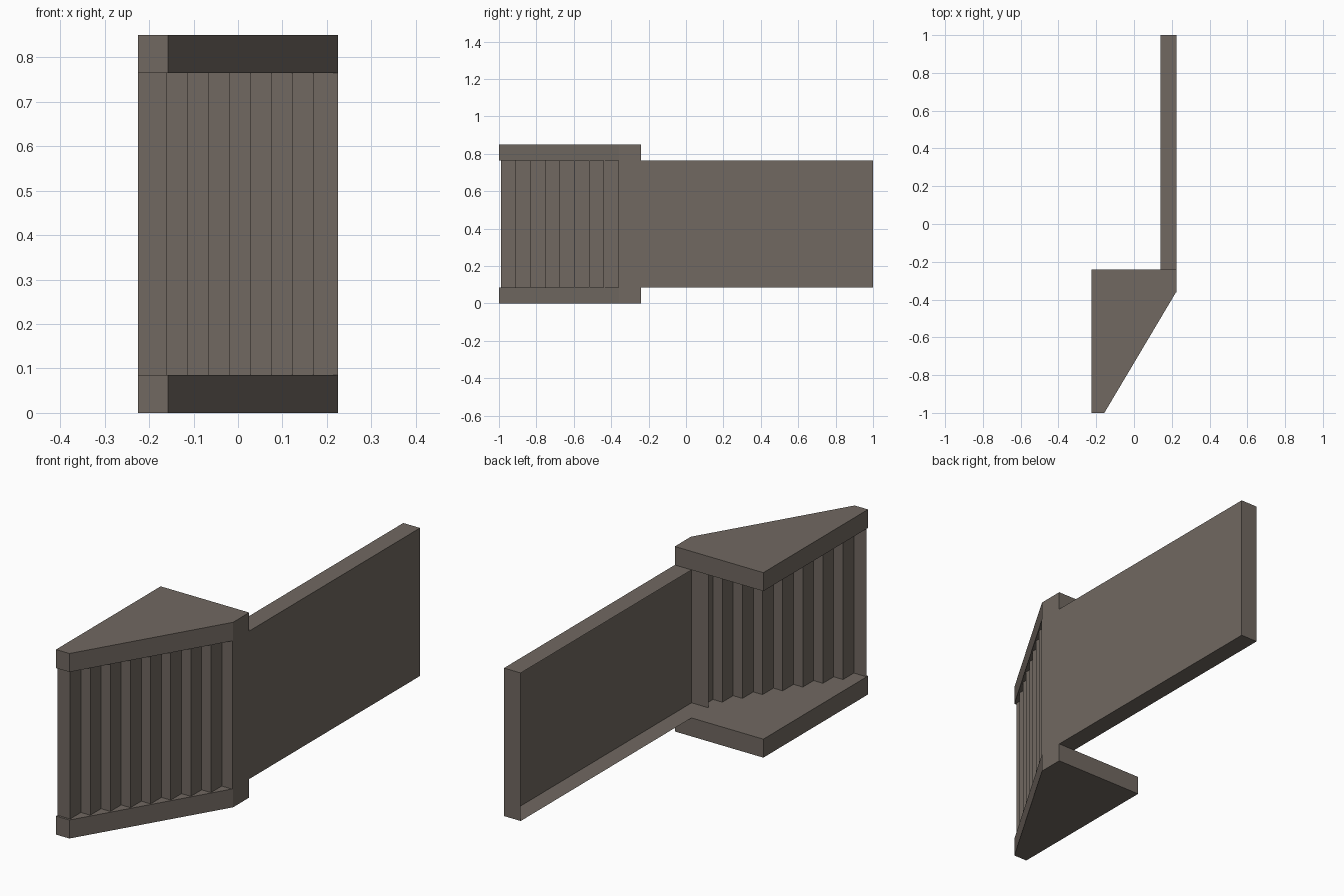
import bpy, bmesh
from mathutils import Vector

if "Cube" in bpy.data.objects:
    bpy.data.objects.remove(bpy.data.objects["Cube"])

Z0, Z1, TOP = 0.085, 0.765, 0.85

stone = bpy.data.materials.new("warm_grey_brown")
stone.diffuse_color = (0.165, 0.14, 0.12, 1)
stone.use_nodes = True
stone.node_tree.nodes["Principled BSDF"].inputs["Base Color"].default_value = stone.diffuse_color


def finish(name, bm):
    me = bpy.data.meshes.new(name)
    bm.to_mesh(me)
    bm.free()
    me.materials.append(stone)
    ob = bpy.data.objects.new(name, me)
    bpy.context.collection.objects.link(ob)
    return ob


def slab(name, outline, z0, z1):
    """Closed prism from a plan outline."""
    bm = bmesh.new()
    face = bm.faces.new([bm.verts.new((x, y, z0)) for x, y in outline])
    res = bmesh.ops.extrude_face_region(bm, geom=[face], use_keep_orig=True)
    top = [g for g in res["geom"] if isinstance(g, bmesh.types.BMVert)]
    bmesh.ops.translate(bm, verts=top, vec=(0, 0, z1 - z0))
    bmesh.ops.recalc_face_normals(bm, faces=bm.faces)
    return finish(name, bm)


# Bottom and top wedge slabs
wedge = [(-0.225, -0.24), (-0.225, -1), (-0.157, -1), (0.225, -0.357), (0.225, -0.24)]
slab("bottom_slab", wedge, 0, Z0)
slab("top_slab", wedge, Z1, TOP)

# Stepped thin screen along the slanted side
steps = 8
path = [(-0.225, -0.99)]
for i in range(steps):
    x = -0.16 + i * 0.0473
    y = -0.99 + i * 0.0785
    path += [(x, y), (x, y + 0.0785)]
path[-1] = (path[-1][0], -0.36)
bm = bmesh.new()
low = [bm.verts.new((x, y, Z0)) for x, y in path]
high = [bm.verts.new((x, y, Z1)) for x, y in path]
for i in range(len(path) - 1):
    bm.faces.new((low[i], low[i + 1], high[i + 1], high[i]))
finish("stepped_screen", bm)

# Long wall: a thin tray open on its inner (-x) side
bm = bmesh.new()
bmesh.ops.create_cube(bm, size=1)
for v in bm.verts:
    v.co = Vector((0.225 if v.co.x > 0 else 0.14,
                   1.0 if v.co.y > 0 else -0.362,
                   Z1 if v.co.z > 0 else Z0))
bm.normal_update()
bmesh.ops.delete(bm, geom=[f for f in bm.faces if f.normal.x < -0.5], context='FACES_ONLY')
# Panel outline inset in the broad face
broad = [f for f in bm.faces if f.normal.x > 0.5]
bmesh.ops.inset_region(bm, faces=broad, thickness=0.11)
finish("long_wall", bm)
